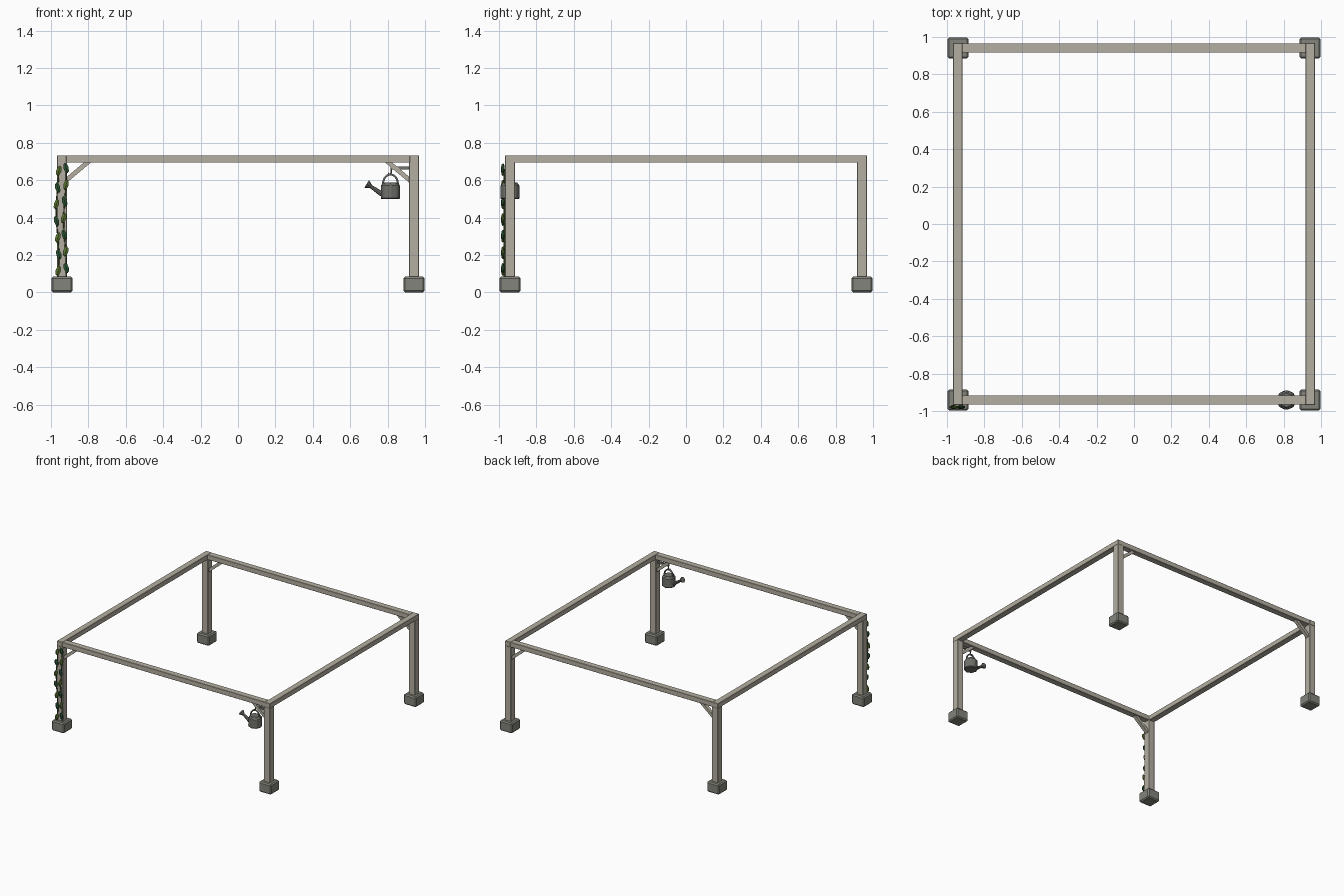
import bpy, math
from mathutils import Vector

if "Cube" in bpy.data.objects:
    bpy.data.objects.remove(bpy.data.objects["Cube"])


def material(name, r, g, b):
    m = bpy.data.materials.new(name)
    m.use_nodes = True
    m.diffuse_color = (r, g, b, 1)
    m.node_tree.nodes["Principled BSDF"].inputs["Base Color"].default_value = (r, g, b, 1)
    return m


wood = material("weathered wood", 0.46, 0.43, 0.36)
stone = material("grey stone", 0.23, 0.23, 0.20)
metal = material("dull metal", 0.16, 0.16, 0.145)
dark_leaf = material("dark leaf green", 0.025, 0.09, 0.035)
olive_leaf = material("olive leaf green", 0.10, 0.17, 0.03)
stem_green = material("vine stem", 0.06, 0.08, 0.03)


def finish(name, mat, bevel=0):
    ob = bpy.context.object
    ob.name = name
    ob.data.materials.append(mat)
    if bevel:
        mod = ob.modifiers.new("Bevel", "BEVEL")
        mod.width, mod.segments = bevel, 1
    return ob


def box(name, loc, size, mat, bevel=0, tilt=0):
    bpy.ops.mesh.primitive_cube_add(size=1, location=loc, rotation=(0, tilt, 0))
    bpy.context.object.scale = size
    bpy.ops.object.transform_apply(location=False, rotation=False, scale=True)
    return finish(name, mat, bevel)


def cone(name, a, b, r1, r2, mat, sides=8, turn=0, bevel=0):
    a, b = Vector(a), Vector(b)
    bpy.ops.mesh.primitive_cone_add(vertices=sides, radius1=r1, radius2=r2,
                                    depth=(b - a).length, location=(a + b) / 2)
    ob = bpy.context.object
    ob.rotation_euler = (b - a).to_track_quat("Z", "Y").to_euler()
    if turn:
        ob.rotation_euler.z += turn
    return finish(name, mat, bevel)


def tube(name, points, radius, mat):
    cu = bpy.data.curves.new(name, "CURVE")
    cu.dimensions = "3D"
    cu.bevel_depth, cu.bevel_resolution, cu.use_fill_caps = radius, 1, True
    sp = cu.splines.new("POLY")
    sp.points.add(len(points) - 1)
    for p, co in zip(sp.points, points):
        p.co = (*co, 1)
    ob = bpy.data.objects.new(name, cu)
    bpy.context.collection.objects.link(ob)
    cu.materials.append(mat)
    return ob


# Posts, footings and corner braces
P = 0.941
for sx, h in ((-1, "right"), (1, "left")):
    for sy, d in ((-1, "front"), (1, "back")):
        x, y = sx * P, sy * P
        box(f"{d}_{h}_footing", (x, y, 0.042), (0.112, 0.112, 0.084), stone, 0.009)
        box(f"{d}_{h}_post", (x, y, 0.388), (0.054, 0.054, 0.614), wood, 0.002)
        box(f"{d}_{h}_brace", (sx * 0.858, y, 0.65), (0.165, 0.028, 0.024), wood,
            tilt=sx * math.radians(40))

# Top frame
for s, h, d in ((-1, "right", "front"), (1, "left", "back")):
    box(f"{h}_beam", (s * 0.943, 0, 0.713), (0.05, 1.936, 0.04), wood, 0.002)
    box(f"{d}_beam", (0, s * 0.941, 0.713), (1.838, 0.05, 0.04), wood, 0.002)

# Climbing vine: two wavy stems with leaves on the front right post
for col, x0 in enumerate((-0.965, -0.925)):
    def wave(z):
        return x0 + 0.007 * math.sin(z * 13 - 0.9 + col * 0.6)
    tube(f"vine_stem_{col + 1}", [(wave(z / 50), -0.971, z / 50) for z in range(4, 34)],
         0.004, stem_green)
    for i in range(7):
        z = 0.115 + i * 0.089 + col * 0.015
        bpy.ops.mesh.primitive_uv_sphere_add(segments=6, ring_count=4, radius=1,
                                             location=(wave(z), -0.979, z))
        ob = bpy.context.object
        ob.scale = (0.016, 0.010, 0.028)
        ob.rotation_euler = (0, 0.25 * (-1) ** (i + col), 0)
        finish(f"vine_leaf_{col + 1}_{i + 1}", dark_leaf if (i + col) % 2 else olive_leaf)

# Bracket arm and hook
cx, cy = 0.815, -P
box("hook_arm", (0.867, cy, 0.665), (0.104, 0.016, 0.016), metal)
tube("hook", [(cx + 0.004, cy, 0.668), (cx + 0.004, cy, 0.638), (cx - 0.004, cy, 0.628),
              (cx - 0.012, cy, 0.638)], 0.004, metal)

# Watering can
cone("can_body", (cx, cy, 0.498), (cx, cy, 0.578), 0.054, 0.052, metal, 8, 0, 0.006)
cone("can_shoulder", (cx, cy, 0.574), (cx, cy, 0.588), 0.048, 0.038, metal)
arc = [math.pi * i / 12 for i in range(13)]
tube("can_handle", [(cx + 0.04 * math.cos(t), cy, 0.58 + 0.05 * math.sin(t)) for t in arc],
     0.006, metal)
cone("can_spout", (cx - 0.045, cy, 0.525), (0.707, cy, 0.568), 0.014, 0.009, metal)
cone("can_rose", (0.712, cy, 0.565), (0.688, cy, 0.58), 0.009, 0.024, metal)
